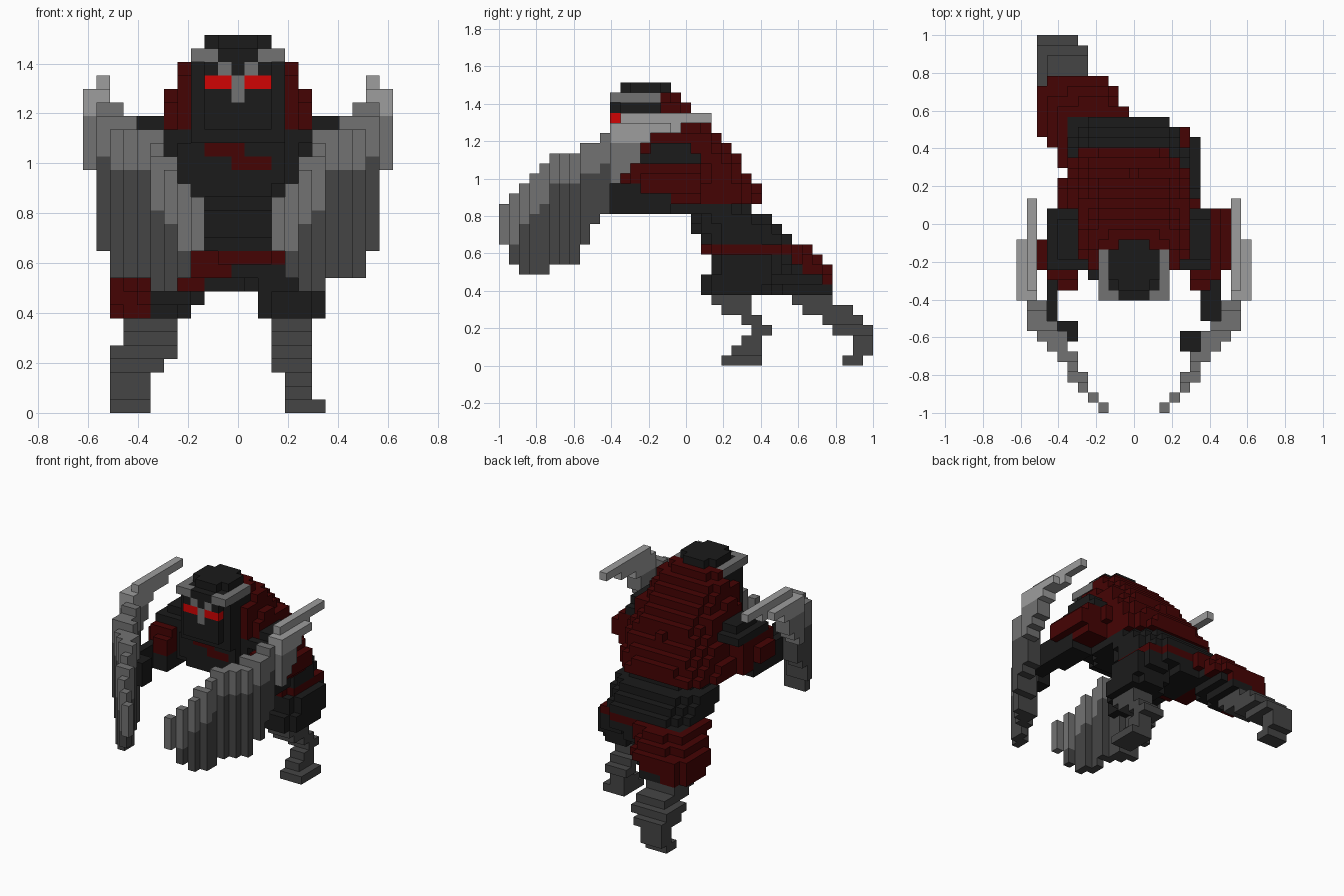
import bpy, bmesh, math

default = bpy.data.objects.get("Cube")
if default:
    bpy.data.objects.remove(default, do_unlink=True)

UNIT = 2 / 37          # edge length of one block
cells = {}             # (x, y, z) block -> (part name, colour name)

COLOURS = {
    "charcoal": (0.011, 0.011, 0.011),
    "dark_red": (0.06, 0.001, 0.001),
    "dark_grey": (0.06, 0.06, 0.06),
    "mid_grey": (0.17, 0.17, 0.17),
    "light_grey": (0.34, 0.34, 0.34),
    "bright_red": (0.64, 0.001, 0.001),
}


def make_material(name, rgb):
    mat = bpy.data.materials.new(name)
    mat.use_nodes = True
    mat.diffuse_color = (*rgb, 1)
    mat.node_tree.nodes["Principled BSDF"].inputs["Base Color"].default_value = (*rgb, 1)
    return mat


def box(part, colour, xs, ys, zs):
    """Fill an inclusive block range; colour may be a rule."""
    for x in range(xs[0], xs[1] + 1):
        for y in range(ys[0], ys[1] + 1):
            for z in range(zs[0], zs[1] + 1):
                c = colour(x, y, z) if callable(colour) else colour
                cells[x, y, z] = (part, c)


def loft(part, colour, rows):
    """Stack rounded layers between rows of (z, centre x, centre y, radius x, radius y)."""
    for a, b in zip(rows, rows[1:]):
        for z in range(a[0], b[0] + 1):
            t = (z - a[0]) / (b[0] - a[0])
            cx, cy, rx, ry = (p + (q - p) * t for p, q in zip(a[1:], b[1:]))
            for x in range(math.ceil(cx - rx), math.floor(cx + rx) + 1):
                for y in range(math.ceil(cy - ry), math.floor(cy + ry) + 1):
                    if abs((x - cx) / rx) ** 2.6 + abs((y - cy) / ry) ** 2.6 <= 1:
                        box(part, colour, (x, x), (y, y), (z, z))


def paint_front(colour, xs, z):
    """Recolour the foremost block of each column."""
    for x in xs:
        column = [y for y in range(37) if (x, y, z) in cells]
        if column:
            key = (x, min(column), z)
            cells[key] = (cells[key][0], colour)


def skirt_rule(x, y, z):
    """Red sash dropping towards the trailing leg."""
    belt = round(10.9 - max(0, -0.55 * x, 0.75 * (y - 28)))
    if z >= belt and (x not in (-5, -6) or y >= 29):
        return "dark_red"
    return "charcoal"


def cape_rule(x, y, z):
    return "dark_red" if y >= 16 or (y >= 14 and abs(x) >= 4 and z >= 21) else "charcoal"


# Torso leaning forward from the hips
loft("torso", "charcoal", [(12, -0.6, 23.8, 5.9, 4.8), (14, -0.6, 22.4, 5.8, 4.3),
                           (15, 0, 19.5, 5.4, 5.3), (18, 0, 18, 5.6, 5.5), (21, 0, 17, 5.6, 4.5)])

# Thighs and sash
loft("right_thigh", skirt_rule, [(7, 4, 23, 2.7, 3.7), (10, 3.6, 24.2, 3.1, 3.4), (11, 0.6, 24.3, 5, 4.4)])
loft("left_thigh", skirt_rule, [(7, -6.3, 29.8, 3.2, 3.1), (9, -5.5, 28.7, 4, 4), (11, -3.8, 26.5, 3.9, 3.6)])
box("hips", skirt_rule, (-3, 3), (21, 28), (10, 11))
box("hips", skirt_rule, (-4, 1), (23, 28), (9, 9))

# Cape and hood
loft("cape", cape_rule, [(16, -0.8, 19.3, 6.6, 6.7), (18, -0.4, 18.5, 6.5, 6.4),
                         (20, 0, 17.8, 6.2, 5.2), (22, 0, 17.5, 5.6, 4.3), (26, 0, 15, 3.4, 2.7)])
for side in (-4, 4):
    box("hood", "dark_red", (side, side), (14, 17), (21, 24))
    box("hood", "dark_red", (side, side), (16, 17), (25, 25))

# Shins and feet, one layer per row: (z, x range, y range)
RIGHT_LEG = [(6, 3, 5, 21, 24), (5, 3, 5, 22, 24), (4, 3, 5, 24, 25), (3, 3, 5, 25, 26),
             (2, 4, 5, 24, 25), (1, 4, 5, 23, 25), (0, 4, 6, 22, 25)]
LEFT_LEG = [(6, -8, -5, 29, 32), (5, -8, -5, 30, 34), (4, -9, -5, 32, 35), (3, -9, -6, 33, 36),
            (2, -9, -7, 35, 36), (1, -9, -7, 35, 36), (0, -9, -7, 34, 35)]
for part, rows in (("right_shin", RIGHT_LEG), ("left_shin", LEFT_LEG)):
    for z, xa, xb, ya, yb in rows:
        box(part, "dark_grey", (xa, xb), (ya, yb), (z, z))

# Head: skull, crown and side hair
box("head", "charcoal", (-3, 3), (12, 15), (20, 25))
box("head", "charcoal", (-2, 2), (11, 15), (21, 25))
box("head", "charcoal", (-2, 2), (12, 15), (26, 26))
box("head", "charcoal", (-1, 1), (11, 11), (26, 26))
box("crown", "charcoal", (-2, 2), (13, 15), (27, 27))
box("crown", "charcoal", (-1, 1), (12, 16), (27, 27))
for s in (-1, 1):
    box("side_hair", "mid_grey", (3 * s, 3 * s), (11, 15), (26, 26))
    box("side_hair", "mid_grey", (2 * s, 2 * s), (11, 11), (26, 26))

# Face: brows, eyes, nose and chest strap
paint_front("mid_grey", (-1, 1), 25)
paint_front("bright_red", (-2, -1, 1, 2), 24)
for z in (23, 24):
    paint_front("mid_grey", (0,), z)
paint_front("dark_red", (-2, -1, 0), 19)
paint_front("dark_red", (0, 1, 2), 18)


def mirrored(s, a, b):
    return tuple(sorted((s * a, s * b)))


# Arms with curved fan blades; blade rows: (x range, z range) per step along y
BLADE = [(3, 3, 12, 15), (4, 4, 10, 16), (5, 5, 9, 17), (5, 6, 9, 18), (6, 6, 9, 19),
         (6, 7, 10, 20), (7, 8, 10, 20), (7, 9, 10, 20), (8, 10, 12, 21), (9, 10, 14, 21),
         (9, 10, 15, 22), (10, 11, 18, 23), (10, 11, 19, 23), (10, 11, 20, 23), (10, 11, 22, 23)]
for s, name in ((1, "right"), (-1, "left")):
    arm, blade = name + "_arm", name + "_blade"
    # Upper arm and shoulder
    box(arm, "dark_red", mirrored(s, 6, 8), (13, 19 if s > 0 else 18), (16, 19))
    box(arm, "dark_red", mirrored(s, 6, 7), (12, 12), (17, 18))
    box(arm, "dark_red", mirrored(s, 9, 9), (14, 19 if s > 0 else 16), (17, 18))
    box(arm, "charcoal", mirrored(s, 5, 7 if s > 0 else 8), (14, 19), (20, 20))
    box(arm, "charcoal", mirrored(s, 6, 7), (15, 18), (21, 21))
    # Forearm and fist
    box(arm, "charcoal", mirrored(s, 6, 8), (12, 16), (15, 16))
    box(arm, "charcoal", mirrored(s, 7 if s > 0 else 8, 8), (9, 13), (15, 17))
    if s > 0:
        box(arm, "charcoal", (5, 7), (6, 7), (15, 17))
    else:
        box(arm, "charcoal", (-7, -6), (7, 8), (15, 17))
    for y, (xa, xb, za, zb) in enumerate(BLADE):
        def blade_rule(x, yy, z, top=zb):
            if yy >= 11 and z >= 22:
                return "light_grey"
            edge = 3 if yy >= 5 else 4
            return "mid_grey" if z > top - edge or yy >= 11 or (yy < 2 and z >= 12) else "dark_grey"
        box(blade, blade_rule, mirrored(s, xa, xb), (y, y), (za, zb))
    # Trailing spike
    box(blade, "light_grey", mirrored(s, 11, 11), (15, 16), (23, 23))
    box(blade, "light_grey", mirrored(s, 10, 10), (15, 17), (23, 23))
    box(blade, "light_grey", mirrored(s, 10, 10), (12, 20), (24, 24))

# Turn blocks into one surface mesh per part, outer faces only
materials = {n: make_material(n, c) for n, c in COLOURS.items()}
order = list(COLOURS)
for part in sorted({p for p, _ in cells.values()}):
    bm = bmesh.new()
    verts = {}
    for cell, (owner, colour) in cells.items():
        if owner != part:
            continue
        for axis in range(3):
            for sign in (-1, 1):
                near = list(cell)
                near[axis] += sign
                if tuple(near) in cells:
                    continue
                corners = []
                for a, b in ((-1, -1), (1, -1), (1, 1), (-1, 1))[::sign]:
                    c = list(cell)
                    c[axis] += sign / 2
                    c[(axis + 1) % 3] += a / 2
                    c[(axis + 2) % 3] += b / 2
                    key = tuple(c)
                    if key not in verts:
                        verts[key] = bm.verts.new((c[0] * UNIT, (c[1] + 0.5) * UNIT - 1, (c[2] + 0.5) * UNIT))
                    corners.append(verts[key])
                bm.faces.new(corners).material_index = order.index(colour)
    mesh = bpy.data.meshes.new(part)
    bm.to_mesh(mesh)
    bm.free()
    for colour in order:
        mesh.materials.append(materials[colour])
    bpy.context.collection.objects.link(bpy.data.objects.new(part, mesh))
